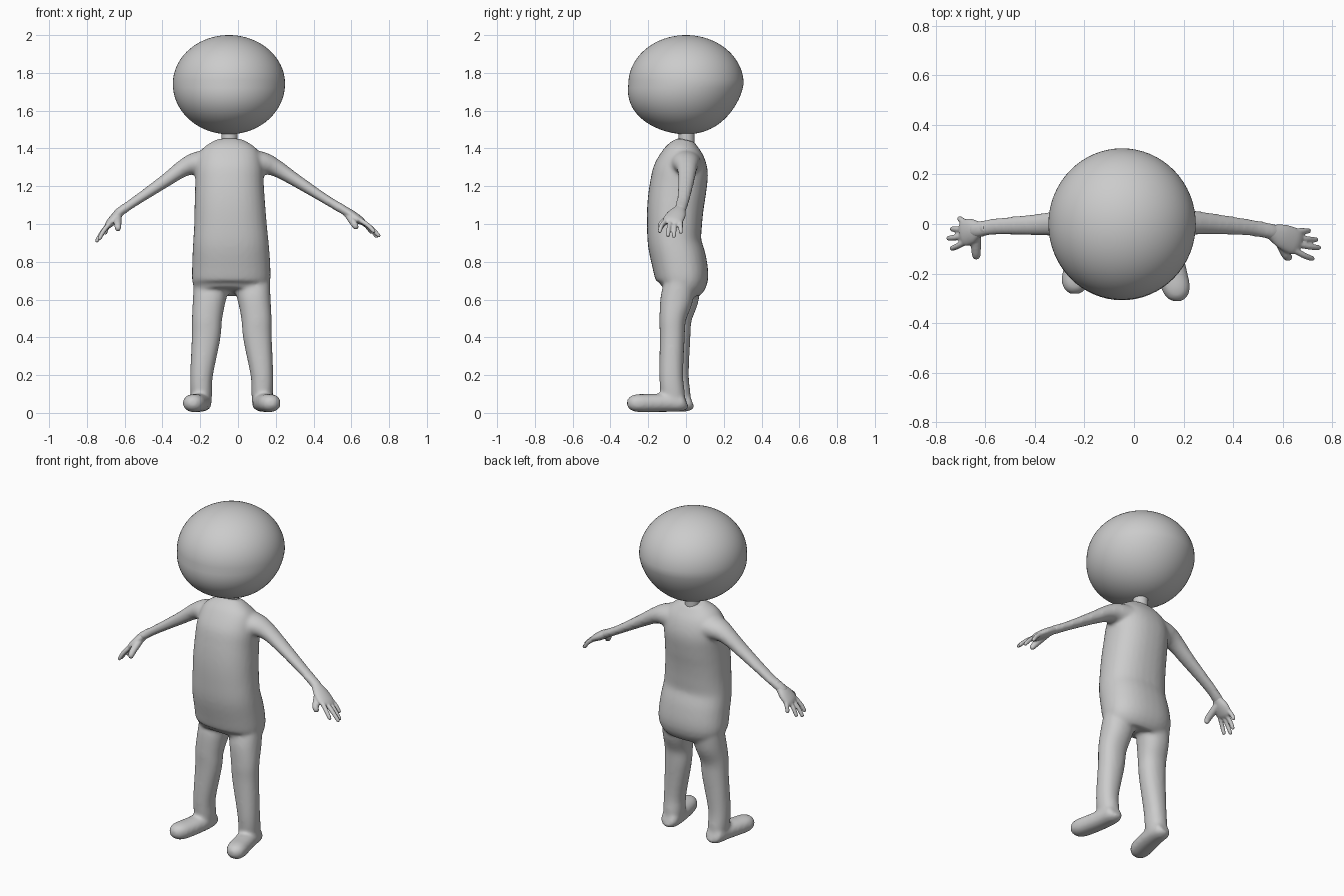
import bpy, bmesh, math
from mathutils import Vector

if "Cube" in bpy.data.objects:
    bpy.data.objects.remove(bpy.data.objects["Cube"], do_unlink=True)

grey = bpy.data.materials.new("light_grey")
grey.use_nodes = True
grey.diffuse_color = (0.6, 0.6, 0.6, 1)
grey.node_tree.nodes["Principled BSDF"].inputs["Base Color"].default_value = grey.diffuse_color

X, Y = Vector((1, 0, 0)), Vector((0, 1, 0))


def spline(rows, steps=4):
    """Smooth the rows of a tube with a Catmull-Rom curve."""
    rows = [Vector(r) for r in rows]
    padded = [rows[0]] + rows + [rows[-1]]
    out = []
    for p, q, r, s in zip(padded, padded[1:], padded[2:], padded[3:]):
        for i in range(steps):
            t = i / steps
            out.append((q * 2 + (r - p) * t + (p * 2 - q * 5 + r * 4 - s) * t ** 2
                        + (q * 3 - p - r * 3 + s) * t ** 3) / 2)
    return out + [rows[-1]]


def tube(bm, rows, ref=Y, sides=32, power=2.0):
    """Loft rows of (x, y, z, half size along ref, other half size)."""
    rows = spline(rows)
    centres = [Vector(r[:3]) for r in rows]
    rings = []
    for i, row in enumerate(rows):
        tangent = (centres[min(i + 1, len(rows) - 1)] - centres[max(i - 1, 0)]).normalized()
        side = (ref - tangent * ref.dot(tangent)).normalized()
        other = tangent.cross(side)
        ring = []
        for k in range(sides):
            angle = math.tau * k / sides
            c, s = math.cos(angle), math.sin(angle)
            u = math.copysign(abs(c) ** (2 / power), c) * row[3]
            v = math.copysign(abs(s) ** (2 / power), s) * row[4]
            ring.append(bm.verts.new(centres[i] + side * u + other * v))
        rings.append(ring)
    for a, b in zip(rings, rings[1:]):
        for k in range(sides):
            n = (k + 1) % sides
            bm.faces.new((a[k], a[n], b[n], b[k]))
    bm.faces.new(rings[0][::-1])
    bm.faces.new(rings[-1])


def finish(bm, name, voxel=0, rounds=0):
    """Turn the mesh into an object, fusing its pieces when a voxel size is given."""
    bmesh.ops.recalc_face_normals(bm, faces=bm.faces)
    for f in bm.faces:
        f.smooth = True
    mesh = bpy.data.meshes.new(name)
    bm.to_mesh(mesh)
    bm.free()
    mesh.materials.append(grey)
    obj = bpy.data.objects.new(name, mesh)
    bpy.context.collection.objects.link(obj)
    if voxel:
        fuse = obj.modifiers.new("fuse", 'REMESH')
        fuse.mode = 'VOXEL'
        fuse.voxel_size = voxel
        fuse.use_smooth_shade = True
        soften = obj.modifiers.new("soften", 'SMOOTH')
        soften.factor = 0.5
        soften.iterations = rounds
    return obj


# Body: torso, legs, feet and arms fused into one soft skin
body = bmesh.new()
torso = [(-.037, -.03, .64, .10, .185), (-.036, -.02, .70, .137, .207),
         (-.036, -.036, .8, .145, .206), (-.038, -.06, .9, .142, .2),
         (-.04, -.061, 1, .146, .192), (-.043, -.055, 1.1, .15, .187),
         (-.045, -.041, 1.2, .151, .182), (-.045, -.025, 1.3, .142, .178),
         (-.045, -.012, 1.39, .1, .15), (-.045, 0, 1.445, .045, .07)]
tube(body, torso, power=2.3)

leg = [(.07, -.03, .7, .08, .1), (.086, -.05, .6, .086, .087),
       (.098, -.07, .5, .071, .08), (.103, -.073, .4, .066, .076),
       (.127, -.078, .2, .063, .06), (.128, -.07, .1, .064, .057),
       (.128, -.06, .03, .055, .05)]
foot = [(.128, .002, .06, .03, .03), (.128, -.02, .055, .052, .046),
        (.135, -.1, .054, .058, .048), (.155, -.2, .052, .06, .048),
        (.17, -.26, .052, .057, .047), (.174, -.295, .052, .042, .036),
        (.175, -.312, .052, .018, .016)]


def other_leg(rows):
    return [(-.066 - x, y + .03, z, a, b) for x, y, z, a, b in rows]


for rows, ref in ((leg, Y), (foot, X)):
    tube(body, rows, ref, power=2.2)
    tube(body, other_leg(rows), ref, power=2.2)

left_arm = [(.03, -.01, 1.32, .10, .08), (.13, 0, 1.32, .075, .062),
            (.2, .005, 1.297, .055, .046), (.3, .002, 1.235, .044, .035),
            (.47, -.015, 1.127, .034, .025), (.55, -.03, 1.08, .033, .025),
            (.585, -.04, 1.06, .03, .02)]
right_arm = [(-.12, -.01, 1.32, .10, .08), (-.22, 0, 1.32, .075, .062),
             (-.29, .003, 1.295, .055, .046), (-.39, -.003, 1.225, .044, .035),
             (-.555, -.01, 1.113, .034, .025), (-.625, -.022, 1.065, .033, .025),
             (-.655, -.03, 1.04, .03, .02)]
tube(body, left_arm)
tube(body, right_arm)
finish(body, "body", voxel=.01, rounds=9)


# Hands: a flat palm, four fingers and a thumb
def hand(name, wrist, knuckles, tips, thumb):
    bm = bmesh.new()
    w, k = Vector(wrist), Vector(knuckles)
    palm = [(-.4, .024, .019), (0, .03, .022), (.5, .05, .025), (1, .054, .021), (1.25, .04, .012)]
    tube(bm, [(*w.lerp(k, t), a, b) for t, a, b in palm], sides=24)
    for i, tip in enumerate(tips):
        tip = Vector(tip)
        root = k + Y * (.04 - .027 * i)
        start = root.lerp(w, .25)
        bend = root.lerp(tip, .5) + Vector((0, 0, .008))
        tube(bm, [(*start, .014, .014), (*bend, .0125, .0125),
                  (*bend.lerp(tip, .85), .0105, .0105), (*tip, .004, .004)], sides=12)
    tip = Vector(thumb)
    start = w.lerp(k, .3)
    bend = start.lerp(tip, .65) - Y * .018
    tube(bm, [(*start, .024, .022), (*bend, .019, .019),
              (*bend.lerp(tip, .8), .014, .014), (*tip, .005, .005)], ref=X, sides=12)
    finish(bm, name, voxel=.005, rounds=4)


hand("left_hand", (.55, -.03, 1.08), (.645, -.07, 1.02),
     [(.71, -.027, .95), (.74, -.064, .928), (.752, -.096, .932), (.725, -.142, .955)],
     (.63, -.138, .975))
hand("right_hand", (-.62, -.02, 1.068), (-.682, -.036, 1),
     [(-.705, .024, .945), (-.737, -.02, .915), (-.752, -.058, .903), (-.738, -.1, .915)],
     (-.635, -.135, .965))

# Neck: short straight post
neck = bmesh.new()
tube(neck, [(-.045, .003, 1.41, .042, .042), (-.045, .003, 1.53, .042, .042)])
finish(neck, "neck")

# Head: large egg, slightly fuller below the middle and leaning at the back
head = bmesh.new()
bmesh.ops.create_uvsphere(head, u_segments=64, v_segments=40, radius=1)
for v in head.verts:
    x, y, z = v.co
    lean = .02 * min(z, 0) * (1 - z * z) * 2
    v.co = (-.048 + x * .297, y * .305 + lean, 1.742 + z * (.258 if z > 0 else .267))
finish(head, "head")
